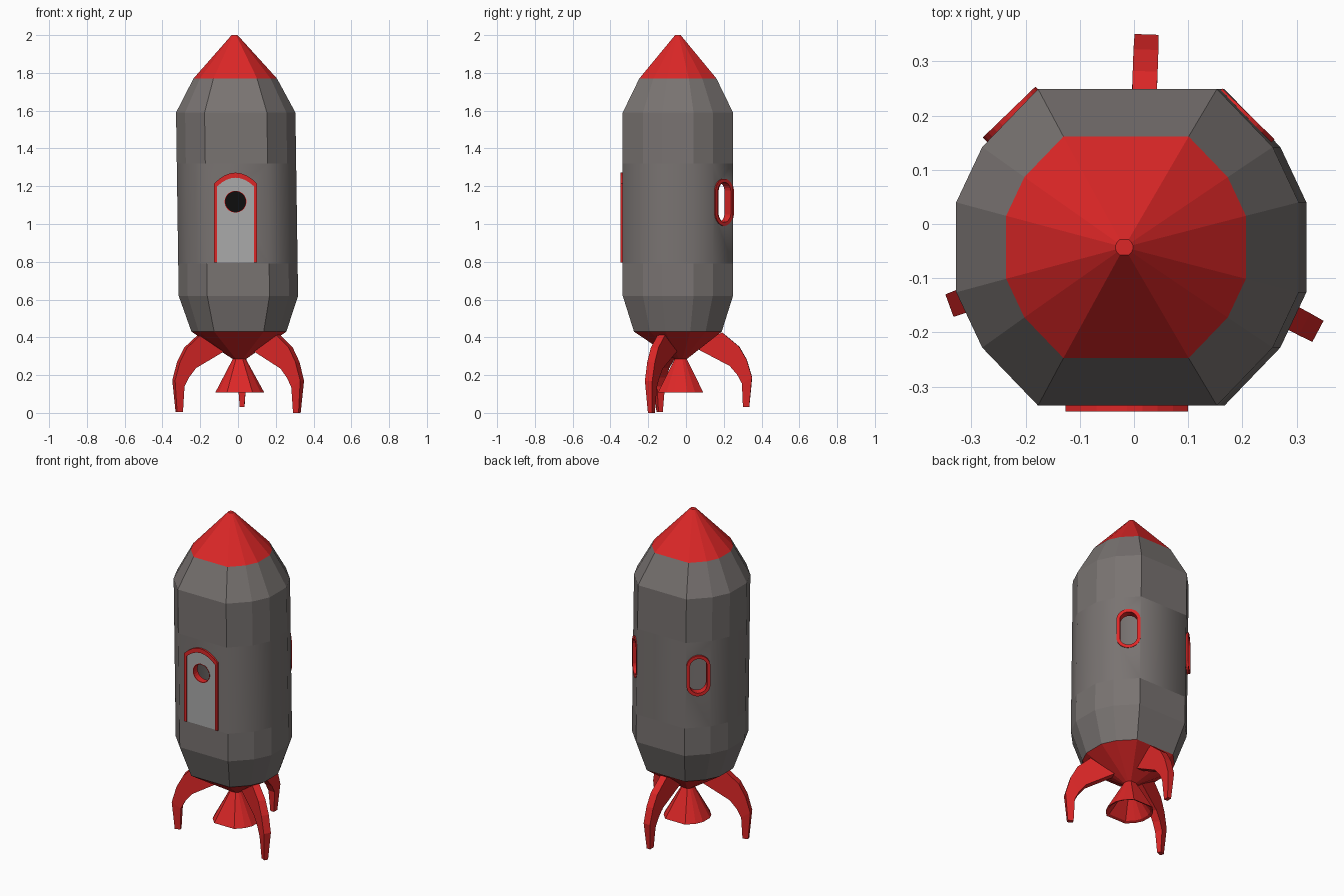
import bpy, bmesh, math
from mathutils import Matrix, Vector

if "Cube" in bpy.data.objects:
    bpy.data.objects.remove(bpy.data.objects["Cube"])


def material(name, rgb):
    m = bpy.data.materials.new(name)
    m.diffuse_color = (*rgb, 1)
    m.use_nodes = True
    m.node_tree.nodes["Principled BSDF"].inputs["Base Color"].default_value = m.diffuse_color
    return m


GREY = material("hull grey", (0.19, 0.172, 0.166))
RED = material("red", (0.72, 0.02, 0.02))
LIGHT = material("door light grey", (0.40, 0.40, 0.40))
BLACK = material("black", (0.004, 0.004, 0.004))


def finish(name, bm, *mats):
    bmesh.ops.recalc_face_normals(bm, faces=bm.faces)
    me = bpy.data.meshes.new(name)
    bm.to_mesh(me)
    bm.free()
    for m in mats:
        me.materials.append(m)
    ob = bpy.data.objects.new(name, me)
    bpy.context.collection.objects.link(ob)
    return ob


def loft(name, sections, *mats, closed=False):
    """Skin a list of equal-length loops; cap the ends or join them in a ring."""
    bm = bmesh.new()
    rings = [[bm.verts.new(p) for p in s] for s in sections]
    n = len(rings[0])
    pairs = list(zip(rings, rings[1:] + rings[:1]))
    for a, b in pairs if closed else pairs[:-1]:
        for i in range(n):
            j = (i + 1) % n
            bm.faces.new((a[i], a[j], b[j], b[i]))
    if not closed:
        bm.faces.new(rings[0])
        bm.faces.new(rings[-1])
    return finish(name, bm, *mats)


def prism(name, pts, y0, y1, *mats):
    return loft(name, [[(x, y, z) for x, z in pts] for y in (y0, y1)], *mats)


def apply_cut(ob, cutters):
    for c in cutters:
        mod = ob.modifiers.new("cut", 'BOOLEAN')
        mod.operation = 'DIFFERENCE'
        mod.solver = 'EXACT'
        mod.object = c
        c.hide_render = True
        bpy.context.view_layer.objects.active = ob
        bpy.ops.object.modifier_apply(modifier=mod.name)


# twelve-sided hull section, flat at front and back
Q = [(0.316, 0.083), (0.268, 0.185), (0.165, 0.292)]
SECTION = (Q + [(-x, y) for x, y in Q[::-1]] + [(-x, -y) for x, y in Q]
           + [(x, -y) for x, y in Q[::-1]])


def hull_ring(z, s):
    cx = 0.011 - 0.0145 * z
    cy = -0.028 if z < 0.3 else -0.043
    return [(cx + x * s, cy + y * s, z) for x, y in SECTION]


# body: inside of nozzle, nozzle, neck, lower cone, hull, nose
hull = loft("hull", [hull_ring(z, s) for z, s in (
    (0.26, 0.06), (0.115, 0.36), (0.108, 0.41), (0.285, 0.11), (0.43, 0.795),
    (0.62, 1), (0.79, 1), (1.32, 1), (1.59, 1), (1.77, 0.7), (2.0, 0.05))], GREY, RED)
for f in hull.data.polygons:
    f.material_index = int(f.center.z < 0.43 or f.center.z > 1.77)

cavity = loft("cavity_cutter", [hull_ring(z, s) for z, s in (
    (0.5, 0.75), (0.64, 0.9), (1.57, 0.9), (1.7, 0.68))])


def oval(w, h, depth, n=24):
    """Rounded slot outline of half sizes w and h; a circle when w equals h."""
    pts = []
    for i in range(n):
        t = 2 * math.pi * (i + 0.5) / n
        z = w * math.sin(t)
        pts.append((w * math.cos(t), depth, z + math.copysign(h - w, z)))
    return pts


def port(name, w, h, rim, out, back, place):
    """Red tube lining an opening, plus the cutter for the opening."""
    tube = loft(name, [oval(w, h, -out), oval(w, h, back),
                       oval(w - rim, h - rim, back), oval(w - rim, h - rim, -out)],
                RED, closed=True)
    cutter = loft(name + "_cutter", [oval(w - 0.003, h - 0.003, -0.08),
                                     oval(w - 0.003, h - 0.003, 0.09)])
    for ob in (tube, cutter):
        ob.data.transform(place)
    return cutter


def on_wall(x, y, z, deg):
    return Matrix.Translation((x, y, z)) @ Matrix.Rotation(math.radians(deg + 90), 4, 'Z')


# windows at the back left and back right, porthole in the front door
cutters = [
    port("right_window", 0.068, 0.125, 0.019, 0.010, 0.036, on_wall(0.204, 0.196, 1.115, 46)),
    port("left_window", 0.068, 0.125, 0.019, 0.012, 0.036, on_wall(-0.222, 0.198, 1.115, 134)),
]
porthole = port("door_porthole", 0.058, 0.058, 0.004, 0.005, 0.036,
                on_wall(-0.013, -0.335, 1.118, -90))
apply_cut(hull, [cavity, porthole] + cutters)

# smooth shading only round the middle band of the hull
bm = bmesh.new()
bm.from_mesh(hull.data)
for f in bm.faces:
    f.smooth = 0.79 < f.calc_center_median().z < 1.32
for e in bm.edges:
    e.smooth = e.calc_face_angle(0) < math.radians(50)
bm.to_mesh(hull.data)
bm.free()


# door panel and its arched frame
def arch(w, z0, side, top, n=8):
    cx = -0.013
    xs = [w - 2 * w * i / n for i in range(n + 1)]
    return ([(cx + w, z0)] + [(cx + x, side + (top - side) * (1 - (x / w) ** 2)) for x in xs]
            + [(cx - w, z0)])


door = prism("door", arch(0.1, 0.795, 1.205, 1.25), -0.339, -0.331, LIGHT)
apply_cut(door, [porthole])
prism("door_frame", arch(0.113, 0.795, 1.215, 1.272) + arch(0.097, 0.795, 1.2, 1.245)[::-1],
      -0.346, -0.331, RED)

# dark plate on the back wall inside, seen through the porthole
prism("inner_dark_plate", [(x - 0.013, z + 1.118) for x, _, z in oval(0.08, 0.08, 0)],
      0.212, 0.218, BLACK)

# three curved landing fins: outer point, inner point (radius, z), half thickness
FIN = [((0.215, 0.425), (0.06, 0.345), 0.022), ((0.305, 0.345), (0.255, 0.235), 0.023),
       ((0.345, 0.27), (0.295, 0.185), 0.023), ((0.373, 0.17), (0.32, 0.135), 0.022),
       ((0.358, 0.0), (0.325, 0.0), 0.012)]
for name, deg, lift in (("back_fin", 88, 0.03), ("left_fin", 200, 0.005), ("right_fin", -28, 0)):
    fin = loft(name, [[(o[0], -t, o[1]), (o[0], t, o[1]), (i[0], t, i[1]), (i[0], -t, i[1])]
                      for o, i, t in FIN], RED)
    for v in fin.data.vertices:
        v.co.z += lift * (0.43 - v.co.z) / 0.43
    fin.data.transform(Matrix.Translation((0.01, -0.023, 0))
                       @ Matrix.Rotation(math.radians(deg), 4, 'Z'))
